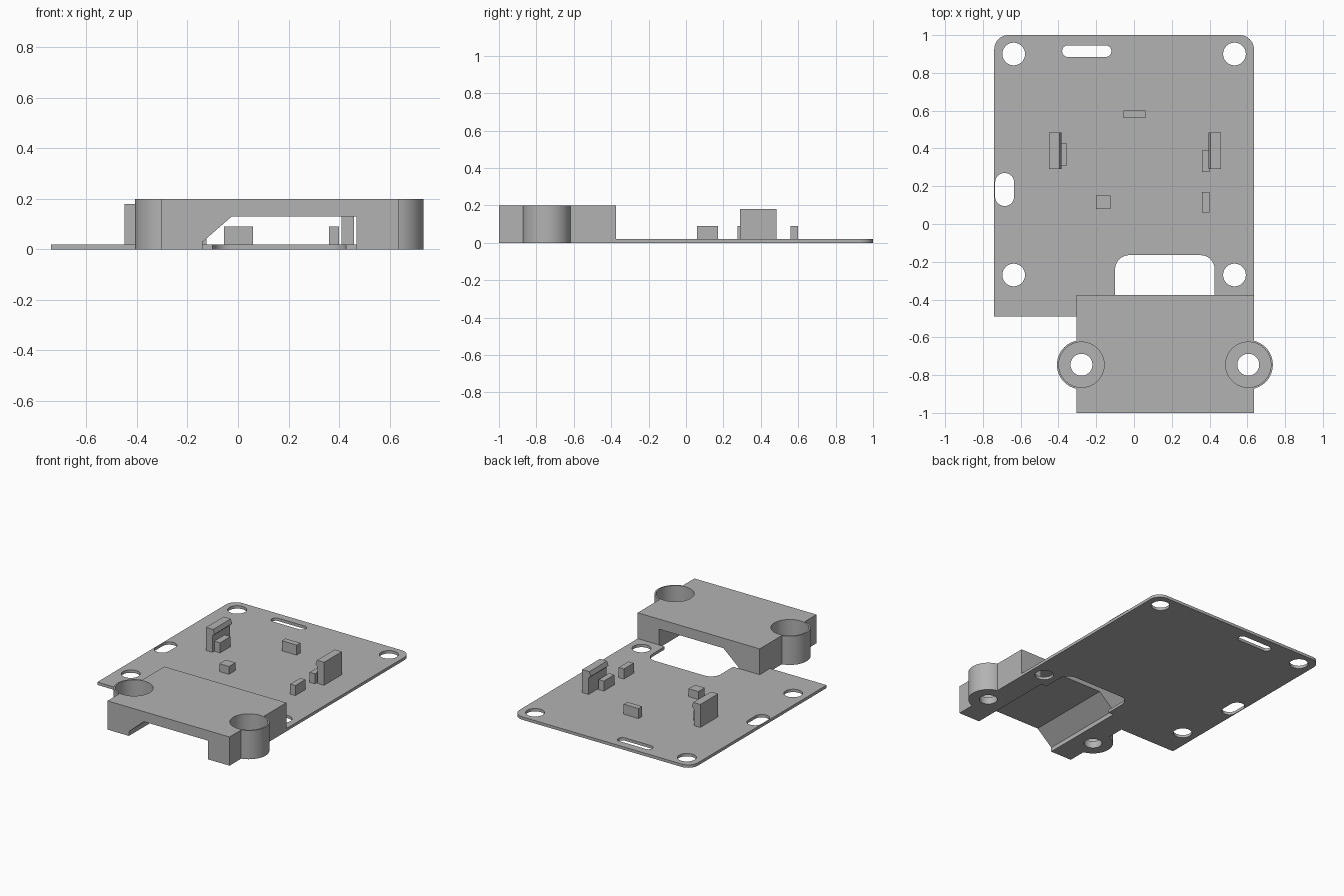
import bpy, bmesh, math
from mathutils import Vector

cube = bpy.data.objects.get("Cube")
if cube:
    bpy.data.objects.remove(cube)

grey = bpy.data.materials.new("plain_grey")
grey.use_nodes = True
grey.diffuse_color = (0.45, 0.45, 0.45, 1)
grey.node_tree.nodes["Principled BSDF"].inputs["Base Color"].default_value = grey.diffuse_color


def rounded(points, segments=10):
    """Outline from (x, y, corner radius) with right-angle corners filleted."""
    out = []
    for i, (x, y, r) in enumerate(points):
        p = Vector((x, y))
        if r == 0:
            out.append(p)
            continue
        a = (Vector(points[i - 1][:2]) - p).normalized() * r
        b = (Vector(points[(i + 1) % len(points)][:2]) - p).normalized() * r
        for k in range(segments + 1):
            t = math.pi / 2 * k / segments
            out.append(p + a * (1 - math.sin(t)) + b * (1 - math.cos(t)))
    return out


def circle(x, y, r, n=48):
    return [(x + r * math.cos(math.tau * k / n), y + r * math.sin(math.tau * k / n)) for k in range(n)]


def rect(x0, x1, y0, y1, r=0):
    return rounded([(x0, y0, r), (x1, y0, r), (x1, y1, r), (x0, y1, r)])


def prism(name, outline, lo, hi, axis="z"):
    """Extrude an outline along z (xy outline) or along y (xz outline)."""
    place = (lambda p, h: (p[0], p[1], h)) if axis == "z" else (lambda p, h: (p[0], h, p[1]))
    bm = bmesh.new()
    rings = [[bm.verts.new(place(p, h)) for p in outline] for h in (lo, hi)]
    for ring in rings:
        bm.faces.new(ring)
    n = len(outline)
    for i in range(n):
        j = (i + 1) % n
        bm.faces.new((rings[0][i], rings[0][j], rings[1][j], rings[1][i]))
    bmesh.ops.recalc_face_normals(bm, faces=bm.faces)
    mesh = bpy.data.meshes.new(name)
    bm.to_mesh(mesh)
    bm.free()
    mesh.materials.append(grey)
    obj = bpy.data.objects.new(name, mesh)
    bpy.context.collection.objects.link(obj)
    return obj


def combine(obj, tool, operation="DIFFERENCE"):
    bpy.context.view_layer.objects.active = obj
    mod = obj.modifiers.new("cut", "BOOLEAN")
    mod.object, mod.operation, mod.solver = tool, operation, "EXACT"
    bpy.ops.object.modifier_apply(modifier=mod.name)
    bpy.data.objects.remove(tool)


# Base plate with a rounded notch in its front edge
T = 0.02
plate = prism("base_plate", rounded([
    (-0.74, -0.49, 0), (-0.305, -0.49, 0), (-0.305, -0.375, 0), (-0.10, -0.375, 0),
    (-0.10, -0.165, 0.075), (0.427, -0.165, 0.075), (0.427, -0.375, 0),
    (0.635, -0.375, 0), (0.635, 1, 0.075), (-0.74, 1, 0.075)]), 0, T)

# Mounting holes and slots
holes = [circle(x, y, 0.06) for x in (-0.637, 0.532) for y in (-0.27, 0.9)]
holes += [rect(-0.38, -0.12, 0.885, 0.945, 0.028), rect(-0.735, -0.635, 0.095, 0.27, 0.0495)]
for outline in holes:
    combine(plate, prism("cutter", outline, -0.1, 0.1))

# Raised bridge with a sloped tunnel, and two counterbored screw bosses
bridge = prism("bridge_block", [
    (-0.305, 0), (-0.14, 0), (-0.14, 0.03), (-0.025, 0.13), (0.47, 0.13),
    (0.47, 0), (0.635, 0), (0.635, 0.2), (-0.305, 0.2)], -1, -0.375, "y")
for x in (-0.278, 0.605):
    combine(bridge, prism("boss", circle(x, -0.745, 0.13, 64), 0, 0.2), "UNION")
    combine(bridge, prism("cutter", circle(x, -0.745, 0.12, 64), 0.05, 0.3))
    combine(bridge, prism("cutter", circle(x, -0.745, 0.058), -0.1, 0.1))

parts = [plate, bridge]

# Snap clips with an inward lip on top
for side, x, s in (("right", -0.45, 1), ("left", 0.46, -1)):
    hook = [(0, T), (0.05, T), (0.05, 0.135), (0.066, 0.15), (0.055, 0.18), (0, 0.18)]
    parts.append(prism(side + "_clip", [(x + s * u, z) for u, z in hook], 0.29, 0.485, "y"))

# Small support posts
posts = {
    "right_clip_support": (-0.40, -0.355, 0.31, 0.425, 0.09),
    "left_clip_support": (0.36, 0.40, 0.275, 0.39, 0.09),
    "left_front_support": (0.36, 0.40, 0.06, 0.17, 0.09),
    "rear_support": (-0.055, 0.06, 0.56, 0.6, 0.09),
    "right_front_support": (-0.20, -0.125, 0.08, 0.15, 0.075),
}
for name, (x0, x1, y0, y1, top) in posts.items():
    parts.append(prism(name, rect(x0, x1, y0, y1), T, top))

# Smooth the round walls, keep the edges sharp
bpy.ops.object.select_all(action="DESELECT")
for obj in parts:
    obj.select_set(True)
bpy.context.view_layer.objects.active = plate
bpy.ops.object.shade_smooth_by_angle(angle=math.radians(30))
